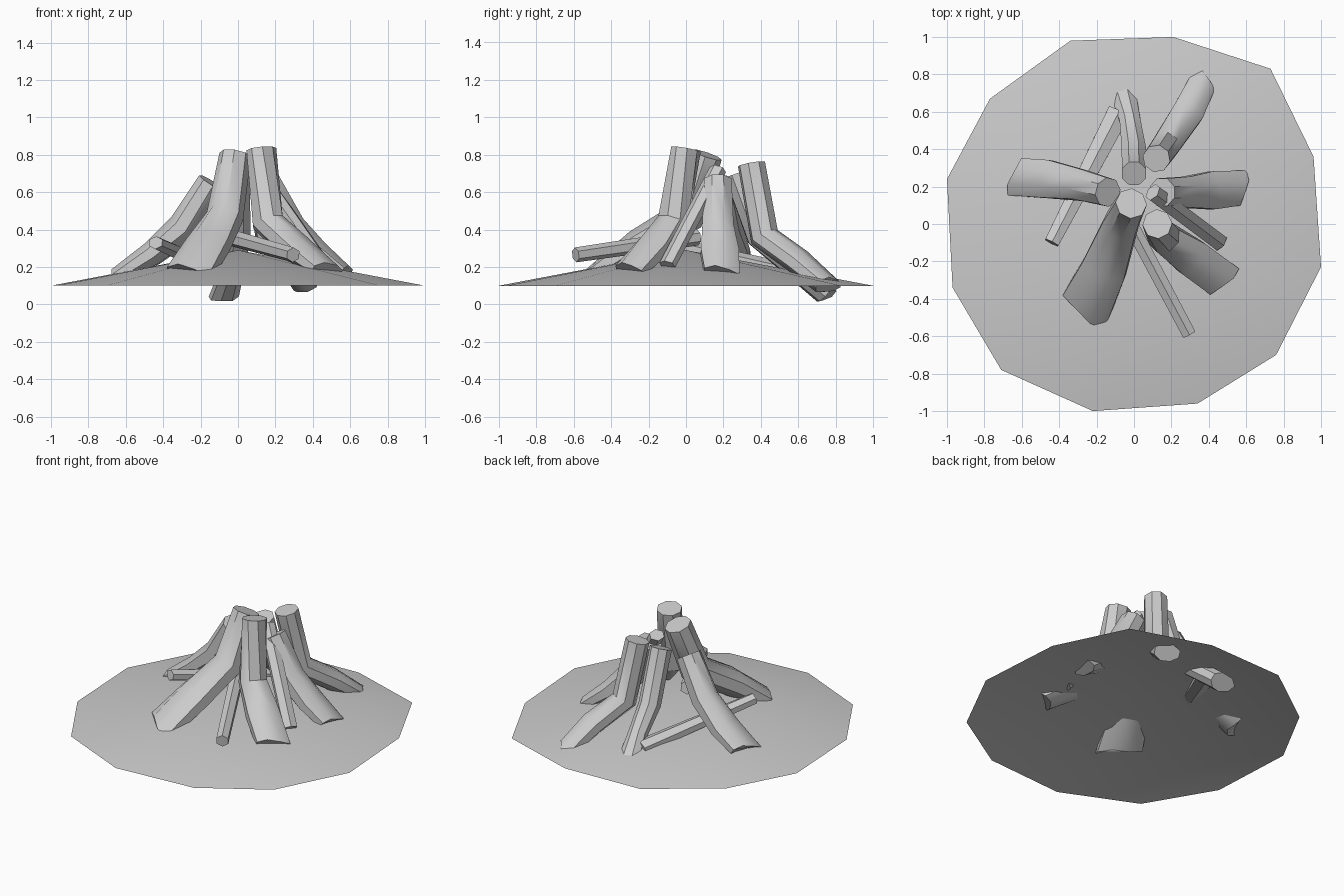
import bpy, bmesh, math
from mathutils import Vector

cube = bpy.data.objects.get("Cube")
if cube:
    bpy.data.objects.remove(cube)

grey = bpy.data.materials.new("plain grey")
grey.use_nodes = True
grey.diffuse_color = (0.6, 0.6, 0.6, 1)
grey.node_tree.nodes["Principled BSDF"].inputs["Base Color"].default_value = (0.6, 0.6, 0.6, 1)


def finish(name, bm, angle):
    bmesh.ops.recalc_face_normals(bm, faces=bm.faces)
    mesh = bpy.data.meshes.new(name)
    bm.to_mesh(mesh)
    bm.free()
    mesh.materials.append(grey)
    ob = bpy.data.objects.new(name, mesh)
    bpy.context.collection.objects.link(ob)
    bpy.ops.object.select_all(action='DESELECT')
    ob.select_set(True)
    bpy.context.view_layer.objects.active = ob
    bpy.ops.object.shade_smooth_by_angle(angle=math.radians(angle))


def log(name, stations, sides=8, point=0.0):
    """Loft rings through (x, y, z, half width, half thickness), foot first.
    The lowest corner of the foot is pushed outwards by point."""
    bm = bmesh.new()
    centres = [Vector(s[:3]) for s in stations]
    rings = []
    for i, s in enumerate(stations):
        along = (centres[min(i + 1, len(centres) - 1)] - centres[max(i - 1, 0)]).normalized()
        across = along.cross(Vector((0, 0, 1))).normalized()
        up = across.cross(along)
        ring = []
        for k in range(sides):
            a = math.tau * (k + 0.5) / sides
            p = centres[i] + across * math.cos(a) * s[3] + up * math.sin(a) * s[4]
            if i == 0:
                p -= along * point * max(0, math.cos(a - 0.6))
            ring.append(bm.verts.new(p))
        rings.append(ring)
    for lower, upper in zip(rings, rings[1:]):
        for k in range(sides):
            n = (k + 1) % sides
            bm.faces.new((lower[k], lower[n], upper[n], upper[k]))
    bm.faces.new(rings[0])
    bm.faces.new(rings[-1])
    finish(name, bm, 40)


# Shallow twelve-sided mound, open underneath
rim = [(.21, 1), (.73, .83), (.96, .36), (1, -.23), (.76, -.7), (.34, -.96),
       (-.22, -1), (-.71, -.78), (-.97, -.34), (-1, .24), (-.77, .67), (-.34, .98)]
bm = bmesh.new()
edge = [bm.verts.new((x, y, .1)) for x, y in rim]
peak = bm.verts.new((0, 0, .29))
for k in range(len(edge)):
    bm.faces.new((edge[k], edge[(k + 1) % len(edge)], peak))
finish("ground_mound", bm, 40)

# Bent logs leaning together
log("front_right_log", [(-.25, -.43, .18, .15, .06), (-.16, -.24, .32, .13, .09),
                        (-.07, .0, .47, .1, .1), (-.015, .11, .8, .085, .085)], point=.08)
log("front_left_log", [(.46, -.29, .19, .11, .05), (.31, -.18, .3, .11, .08),
                       (.16, -.07, .44, .09, .09), (.125, .0, .83, .08, .08)], point=.05)
log("back_left_log", [(.36, .74, .11, .08, .06), (.29, .6, .23, .09, .07),
                      (.17, .42, .36, .08, .08), (.12, .35, .75, .075, .075)], point=.06)
log("back_log", [(-.07, .74, .06, .08, .06), (-.02, .55, .22, .06, .06),
                 (.0, .39, .36, .07, .07), (.0, .27, .7, .07, .07)], point=.06)
log("left_log", [(.55, .19, .18, .1, .05), (.42, .18, .28, .11, .07),
                 (.28, .17, .41, .09, .09), (.15, .17, .66, .08, .08)], point=.06)
log("right_log", [(-.6, .25, .18, .11, .05), (-.46, .24, .27, .11, .07),
                  (-.29, .21, .41, .09, .09), (-.14, .17, .65, .08, .08)], point=.07)

# Thin straight sticks
log("flat_stick", [(-.08, .6, .17, .07, .04), (-.44, -.1, .33, .045, .035)], sides=6)
log("front_stick", [(.295, -.59, .265, .042, .04), (-.05, .06, .36, .045, .045)], sides=6)
log("steep_stick", [(.46, -.1, .21, .05, .035), (.1, .17, .72, .05, .04)], sides=6)
